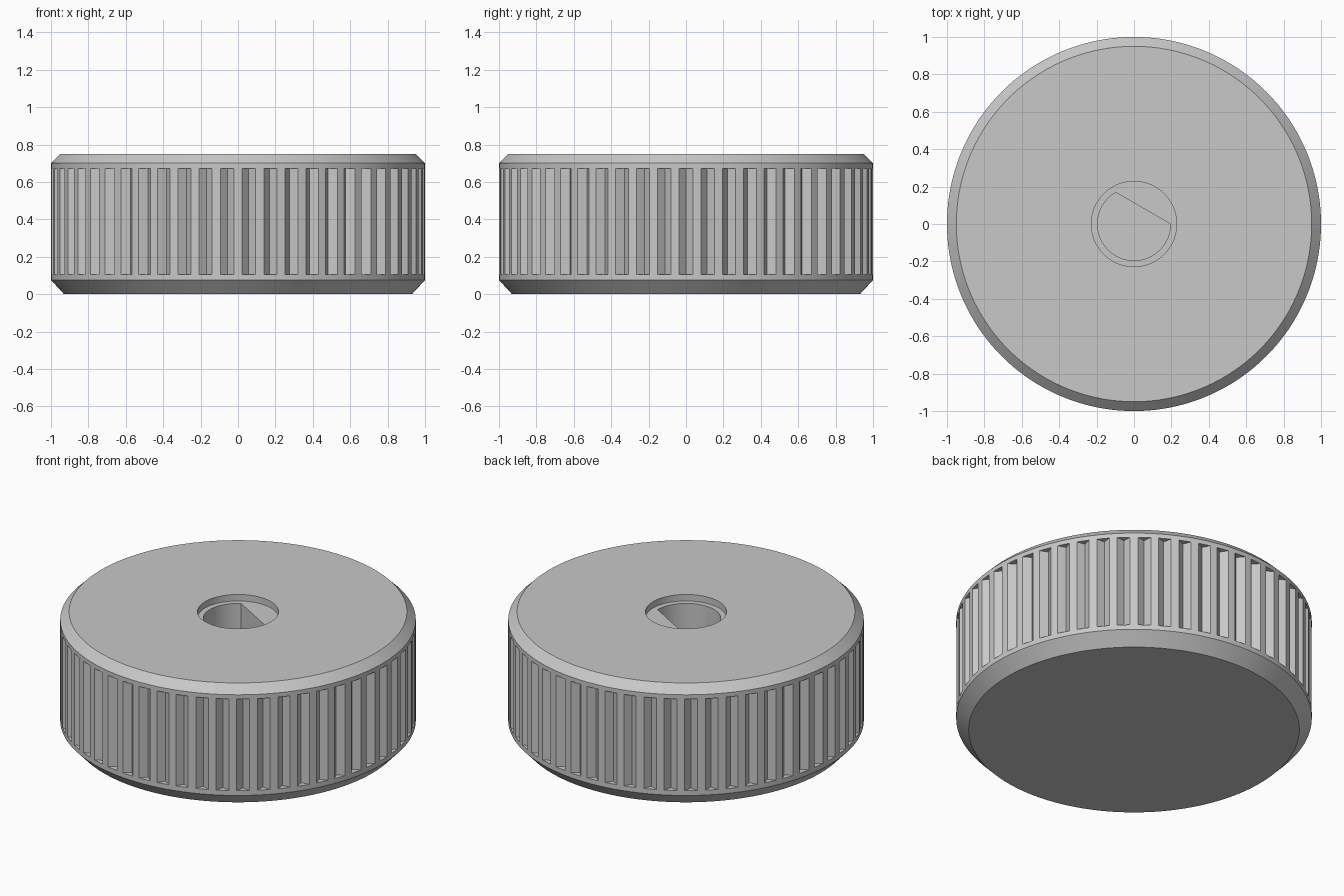
import bpy
import bmesh
from math import cos, sin, pi, radians

if "Cube" in bpy.data.objects:
    bpy.data.objects.remove(bpy.data.objects["Cube"], do_unlink=True)

GROOVES = 54
SEGMENTS = GROOVES * 4

grey = bpy.data.materials.new("plain_grey")
grey.use_nodes = True
colour = (0.58, 0.58, 0.58, 1)
grey.diffuse_color = colour
grey.node_tree.nodes["Principled BSDF"].inputs["Base Color"].default_value = colour


def arc(radius, start, end, steps):
    """Points along an arc, angles in degrees, without the end point."""
    angles = [radians(start + (end - start) * i / steps) for i in range(steps)]
    return [(radius * cos(a), radius * sin(a)) for a in angles]


def add_loft(bm, rings):
    """Closed solid through a stack of matching (outline, height) rings."""
    loops = [[bm.verts.new((x, y, z)) for x, y in outline] for outline, z in rings]
    n = len(loops[0])
    for low, high in zip(loops, loops[1:]):
        for i in range(n):
            j = (i + 1) % n
            bm.faces.new((low[i], low[j], high[j], high[i]))
    bm.faces.new(loops[0][::-1])
    bm.faces.new(loops[-1])


def make_object(name, solids):
    bm = bmesh.new()
    for rings in solids:
        add_loft(bm, rings)
    bmesh.ops.recalc_face_normals(bm, faces=bm.faces)
    mesh = bpy.data.meshes.new(name)
    bm.to_mesh(mesh)
    bm.free()
    mesh.materials.append(grey)
    obj = bpy.data.objects.new(name, mesh)
    bpy.context.collection.objects.link(obj)
    return obj


# Chamfered round body
profile = [(0.93, 0), (1, 0.075), (1, 0.70), (0.95, 0.75)]
knob = make_object("knob_body", [[(arc(r, 0, 360, SEGMENTS), z) for r, z in profile]])

# V-shaped grip grooves around the rim
groove_solids = []
for k in range(GROOVES):
    a = 2 * pi * k / GROOVES
    wedge = [(0.963, 0), (1.02, -0.057), (1.02, 0.057)]
    outline = [(x * cos(a) - y * sin(a), x * sin(a) + y * cos(a)) for x, y in wedge]
    groove_solids.append([(outline, 0.105), (outline, 0.673)])
grooves = make_object("groove_cutter", groove_solids)

# Shallow round recess and the D-shaped shaft hole below it
recess_outline = arc(0.228, 0, 360, 96)
recess = make_object("recess_cutter", [[(recess_outline, 0.71), (recess_outline, 0.80)]])
bore_outline = arc(0.195, 120, 360, 64) + [(0.195, 0)]
bore = make_object("shaft_hole_cutter", [[(bore_outline, 0.25), (bore_outline, 0.74)]])

# Cut everything, then drop the cutters
cutters = [grooves, recess, bore]
for cutter in cutters:
    cutter.hide_render = True
    cut = knob.modifiers.new(cutter.name, "BOOLEAN")
    cut.operation = "DIFFERENCE"
    cut.solver = "EXACT"
    cut.object = cutter

bpy.ops.object.select_all(action="DESELECT")
knob.select_set(True)
bpy.context.view_layer.objects.active = knob
for cutter in cutters:
    bpy.ops.object.modifier_apply(modifier=cutter.name)
    bpy.data.objects.remove(cutter, do_unlink=True)

bpy.ops.object.shade_smooth_by_angle(angle=radians(25))
